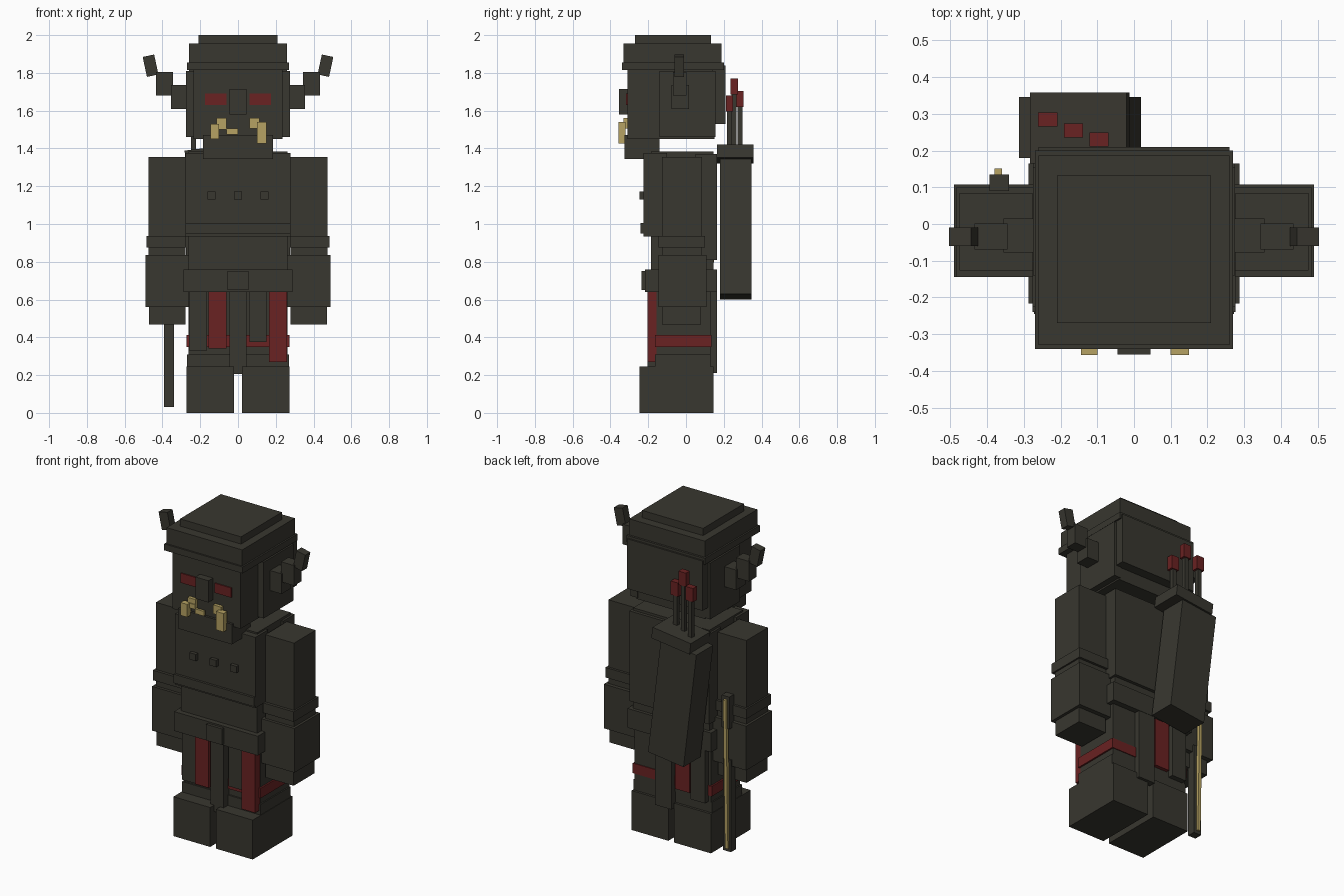
import bpy, math
from mathutils import Matrix


def material(name, rgb):
    m = bpy.data.materials.new(name)
    m.diffuse_color = (*rgb, 1)
    return m


DARK = material("dark olive", (0.040, 0.038, 0.029))
RED = material("deep red", (0.144, 0.016, 0.016))
TAN = material("tan", (0.47, 0.365, 0.125))

FACES = [(0, 1, 3, 2), (4, 6, 7, 5), (0, 4, 5, 1),
         (2, 3, 7, 6), (0, 2, 6, 4), (1, 5, 7, 3)]


def box(name, x, y, z, mat=DARK, tilt=0, axis='Y'):
    """Box from three (min, max) ranges, tilted in degrees about its centre."""
    c = [(r[0] + r[1]) / 2 for r in (x, y, z)]
    verts = [(a - c[0], b - c[1], d - c[2]) for a in x for b in y for d in z]
    me = bpy.data.meshes.new(name)
    me.from_pydata(verts, [], FACES)
    me.materials.append(mat)
    ob = bpy.data.objects.new(name, me)
    ob.matrix_world = Matrix.Translation(c) @ Matrix.Rotation(math.radians(tilt), 4, axis)
    bpy.context.collection.objects.link(ob)
    return ob


def pair(name, x, y, z, mat=DARK, tilt=0):
    """The same box on both sides of the body."""
    box("right_" + name, x, y, z, mat, tilt)
    box("left_" + name, (-x[1], -x[0]), y, z, mat, -tilt)


# Head and cap
box("head", (-.235, .235), (-.31, .15), (1.45, 1.83))
box("jaw", (-.185, .185), (-.325, -.14), (1.345, 1.47))
box("head_back", (-.26, .26), (.14, .21), (1.53, 1.84))
pair("head_side", (.225, .275), (-.14, .155), (1.46, 1.81))
box("cap_band", (-.27, .27), (-.34, .2), (1.815, 1.855))
box("cap", (-.26, .26), (-.33, .187), (1.85, 1.955))
box("cap_top", (-.21, .21), (-.27, .132), (1.95, 2.0))

# Face
box("nose", (-.045, .045), (-.355, -.3), (1.58, 1.715))
pair("eye", (.06, .175), (-.317, -.309), (1.63, 1.69), RED)
pair("tusk_base", (.06, .115), (-.33, -.3), (1.505, 1.56), TAN)
box("right_tusk", (.1, .15), (-.357, -.32), (1.425, 1.54), TAN)
box("left_tusk", (-.145, -.1), (-.357, -.32), (1.45, 1.53), TAN)
box("tooth", (-.06, 0), (-.335, -.32), (1.475, 1.505), TAN)
box("small_tooth", (-.1, -.06), (-.335, -.32), (1.5, 1.53), TAN)

# Horns in three steps
pair("horn_base", (.26, .355), (-.078, .015), (1.61, 1.735))
pair("horn_middle", (.345, .435), (-.07, .002), (1.68, 1.805))
pair("horn_tip", (.432, .494), (-.06, -.01), (1.784, 1.892), tilt=12)

# Torso
box("torso", (-.262, .262), (-.185, .145), (.74, 1.385))
box("chest", (-.277, .277), (-.225, -.1), (.935, 1.375))
box("back_plate", (-.275, .275), (.05, .165), (.81, 1.37))
box("chest_band", (-.277, .277), (-.24, -.2), (.95, 1.005))
for i, x in enumerate((-.14, 0, .14)):
    box(f"stud_{i + 1}", (x - .022, x + .022), (-.247, -.22), (1.13, 1.172))

# Belt, skirt and hanging strips
box("belt", (-.288, .288), (-.217, .165), (.64, .76))
box("buckle", (-.055, .055), (-.235, -.2), (.65, .75))
box("skirt", (-.262, .262), (-.155, .13), (.31, .66))
box("skirt_band", (-.272, .272), (-.165, .135), (.35, .412), RED)
box("front_center_strip", (-.045, .045), (-.205, -.15), (.205, .65))
box("front_left_strip", (-.155, -.06), (-.203, -.15), (.34, .65), RED)
box("front_right_strip", (.165, .26), (-.203, -.15), (.27, .65), RED)
box("front_left_dark_strip", (-.26, -.165), (-.18, -.15), (.33, .65))
box("front_right_dark_strip", (.06, .15), (-.18, -.15), (.375, .65))
box("back_strip", (-.13, -.03), (.12, .152), (.34, .65), RED)
box("back_left_strip", (-.245, -.145), (.12, .163), (.31, .65))
box("back_center_strip", (-.015, .1), (.12, .163), (.21, .65))

# Legs and feet
pair("leg", (.02, .27), (-.165, .13), (.2, .31))
pair("foot", (.02, .273), (-.245, .145), (0, .245))

# Arms
pair("upper_arm", (.277, .475), (-.127, .085), (.82, 1.355))
pair("arm_band", (.275, .485), (-.145, .1), (.875, .937))
pair("forearm", (.262, .49), (-.145, .108), (.56, .835))
pair("hand", (.277, .472), (-.127, .08), (.467, .57))

# Bow held in the left hand
box("bow_lower", (-.393, -.34), (.07, .12), (.03, .6))
box("bow_upper", (-.393, -.34), (.09, .135), (.8, 1.0))
box("bow_string", (-.38, -.36), (.121, .141), (.05, .98), TAN, tilt=-1.2, axis='X')

# Quiver leaning across the back, with three arrows
box("quiver", (-.27, -.024), (.18, .346), (.6125, 1.3375), tilt=-7)
box("quiver_rim", (-.28, -.015), (.165, .358), (1.335, 1.405), tilt=-7)
for i, (x, y, z) in enumerate(((-.235, .285, 1.62), (-.165, .255, 1.685), (-.095, .23, 1.595))):
    box(f"arrow_shaft_{i + 1}", (x - .013, x + .013), (y - .013, y + .013), (1.35, z + .02))
    box(f"arrow_end_{i + 1}", (x - .026, x + .026), (y - .019, y + .019), (z, z + .085), RED)
